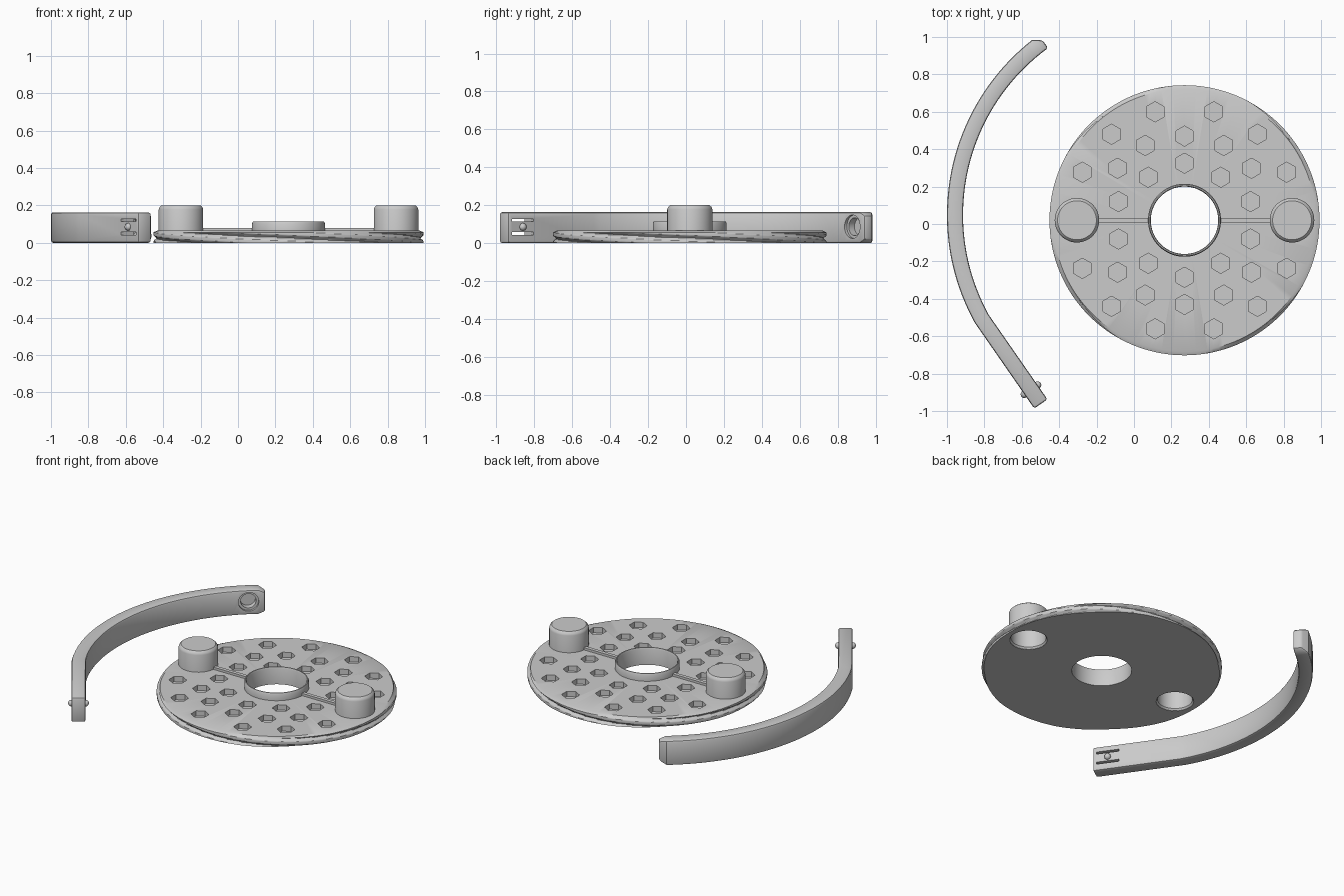
import bpy, bmesh, math
from mathutils import Matrix, Vector

if "Cube" in bpy.data.objects:
    bpy.data.objects.remove(bpy.data.objects["Cube"])

grey = bpy.data.materials.new("plain grey")
grey.diffuse_color = (0.6, 0.6, 0.6, 1)
grey.use_nodes = True
grey.node_tree.nodes["Principled BSDF"].inputs["Base Color"].default_value = grey.diffuse_color
CX, CY = 0.27, 0.02           # disc centre
TAU = 2 * math.pi


def finish(bm, name):
    bmesh.ops.remove_doubles(bm, verts=bm.verts, dist=1e-5)
    bmesh.ops.recalc_face_normals(bm, faces=bm.faces)
    me = bpy.data.meshes.new(name)
    bm.to_mesh(me)
    bm.free()
    me.materials.append(grey)
    ob = bpy.data.objects.new(name, me)
    bpy.context.collection.objects.link(ob)
    return ob


def activate(ob):
    bpy.ops.object.select_all(action='DESELECT')
    ob.select_set(True)
    bpy.context.view_layer.objects.active = ob


def smooth(ob, deg=30):
    activate(ob)
    bpy.ops.object.shade_smooth_by_angle(angle=math.radians(deg))


def cut(ob, cutter):
    mod = ob.modifiers.new("cut", 'BOOLEAN')
    mod.operation, mod.solver, mod.object = 'DIFFERENCE', 'EXACT', cutter
    activate(ob)
    bpy.ops.object.modifier_apply(modifier=mod.name)
    bpy.data.objects.remove(cutter)


def cylinder(bm, matrix, radius, depth, sides):
    bmesh.ops.create_cone(bm, cap_ends=True, segments=sides, radius1=radius,
                          radius2=radius, depth=depth, matrix=matrix)


def lathe(name, rings, centre, segs, closed):
    """Revolve (radius, z) rings; a radius may be a function of the angle."""
    bm = bmesh.new()
    grid = []
    for r, z in rings:
        row = []
        for i in range(segs):
            a = TAU * i / segs
            rad = r(a) if callable(r) else r
            row.append(bm.verts.new((centre[0] + rad * math.cos(a),
                                     centre[1] + rad * math.sin(a), z)))
        grid.append(row)
    pairs = list(zip(grid, grid[1:]))
    if closed:
        pairs.append((grid[-1], grid[0]))
    else:
        bm.faces.new(grid[0])
        bm.faces.new(grid[-1])
    for a, b in pairs:
        for i in range(segs):
            j = (i + 1) % segs
            bm.faces.new((a[i], a[j], b[j], b[i]))
    return finish(bm, name)


# Disc with a shallow four-start thread round its rim and a raised collar
def thread(z):
    def radius(a):
        p = (z / 0.05 + 4 * a / TAU) % 1
        return 0.722 - 0.018 * max(0, 1 - abs(p - 0.5) / 0.3)
    return radius


ROWS = 13
rim = [(thread(0.056 * k / ROWS), 0.056 * k / ROWS) for k in range(ROWS + 1)]
disc = lathe("threaded_disc",
             [(0.18, 0)] + rim + [(0.702, 0.065), (0.195, 0.065), (0.195, 0.103),
                                  (0.19, 0.114), (0.184, 0.114), (0.18, 0.103)],
             (CX, CY), 144, True)

# Hexagonal pockets, mirrored into four quadrants
spots = [(0, 0.45), (0, 0.305), (0.157, 0.58), (0.39, 0.46), (0.546, 0.257),
         (0.353, 0.10), (0.358, 0.278), (0.194, 0.23), (0.21, 0.40)]
places = {(sx * x, sy * y) for x, y in spots for sx in (1, -1) for sy in (1, -1)}
bm = bmesh.new()
for x, y in sorted(places):
    m = Matrix.Translation((CX + x, CY + y, 0.075)) @ Matrix.Rotation(math.pi / 6, 4, 'Z')
    v0 = len(bm.verts)
    cylinder(bm, m, 0.054, 0.09, 6)
    # keep a vertex pointing along y
    bm.verts.ensure_lookup_table()
    new = bm.verts[v0:]
    if max(abs(v.co.x - CX - x) for v in new) > 0.05:
        bmesh.ops.rotate(bm, verts=new, cent=(CX + x, CY + y, 0),
                         matrix=Matrix.Rotation(math.pi / 6, 3, 'Z'))
cut(disc, finish(bm, "pocket_cutter"))

# Openings under the knobs
KNOB = 0.575
bm = bmesh.new()
for s in (-1, 1):
    cylinder(bm, Matrix.Translation((CX + s * KNOB, CY, 0)), 0.114, 0.4, 48)
cut(disc, finish(bm, "knob_cutter"))
smooth(disc)

# Hollow knobs and the thin ribs joining them to the collar
for s, side in ((-1, "left"), (1, "right")):
    knob = lathe(side + "_knob",
                 [(0.001, 0.17), (0.105, 0.17), (0.105, 0.012), (0.113, 0.001),
                  (0.119, 0.001), (0.119, 0.178), (0.115, 0.19), (0.104, 0.2),
                  (0.001, 0.2)],
                 (CX + s * KNOB, CY), 48, False)
    smooth(knob)
    bm = bmesh.new()
    bmesh.ops.create_cube(bm, size=1, matrix=Matrix.Translation((CX + s * 0.325, CY, 0.069))
                          @ Matrix.Diagonal((0.275, 0.024, 0.022, 1)))
    finish(bm, side + "_rib")

# Curved arm: an arc running into a straight tail
AC, MID, HALF, TOP = Vector((0.19, 0.048, 0)), 1.147, 0.043, 0.163


def outward(deg):
    a = math.radians(deg)
    return Vector((-math.cos(a), math.sin(a), 0))


joint = AC + outward(-29) * MID
tail = Vector((-0.498, -0.962, 0))
along = (tail - joint).normalized()
tail_out = Vector((along.y, -along.x, 0))

sections = [(AC + outward(54) * MID, outward(54), 0.008, 0.018)]
STEPS = 40
for k in range(STEPS + 1):
    d = 51.8 + (-29 - 51.8) * k / STEPS
    sections.append((AC + outward(d) * MID, outward(d), HALF, 0))
sections.append((tail, tail_out, HALF, 0))

bm = bmesh.new()
loops = []
for p, n, out, inset in sections:
    loops.append([bm.verts.new(p + n * w + Vector((0, 0, z))) for w, z in
                  ((out, inset), (out, TOP - inset),
                   (-HALF, TOP - inset), (-HALF, inset))])
for a, b in zip(loops, loops[1:]):
    for i in range(4):
        j = (i + 1) % 4
        bm.faces.new((a[i], a[j], b[j], b[i]))
bm.faces.new(loops[0])
bm.faces.new(loops[-1])
arm = finish(bm, "curved_arm")
bev = arm.modifiers.new("edge", 'BEVEL')
bev.width, bev.segments, bev.limit_method = 0.012, 2, 'ANGLE'
bev.angle_limit = math.radians(50)
activate(arm)
bpy.ops.object.modifier_apply(modifier=bev.name)

# Stepped round socket on the inner face near the top end
n = outward(48.8)
turn = n.to_track_quat('Z', 'Y').to_matrix().to_4x4()
face = AC + n * (MID - HALF) + Vector((0, 0, TOP / 2 + 0.005))
for radius, depth in ((0.062, 0.03), (0.047, 0.11)):
    bm = bmesh.new()
    cylinder(bm, Matrix.Translation(face) @ turn, radius, depth, 40)
    cut(arm, finish(bm, "socket_cutter"))

# Slots through the tail, with a locking nub between them on each face
clip = joint + along * 0.46
spin = Matrix.Rotation(math.atan2(along.y, along.x), 4, 'Z')
bm = bmesh.new()
for z in (0.05, 0.12):
    bmesh.ops.create_cube(bm, size=1, matrix=Matrix.Translation(clip + Vector((0, 0, z)))
                          @ spin @ Matrix.Diagonal((0.14, 0.2, 0.014, 1)))
cut(arm, finish(bm, "slot_cutter"))
smooth(arm)

for s, side in ((1, "outer"), (-1, "inner")):
    bm = bmesh.new()
    pos = clip + tail_out * s * HALF + Vector((0, 0, 0.085))
    bmesh.ops.create_uvsphere(bm, u_segments=20, v_segments=12, radius=0.02,
                              matrix=Matrix.Translation(pos))
    smooth(finish(bm, side + "_nub"))
